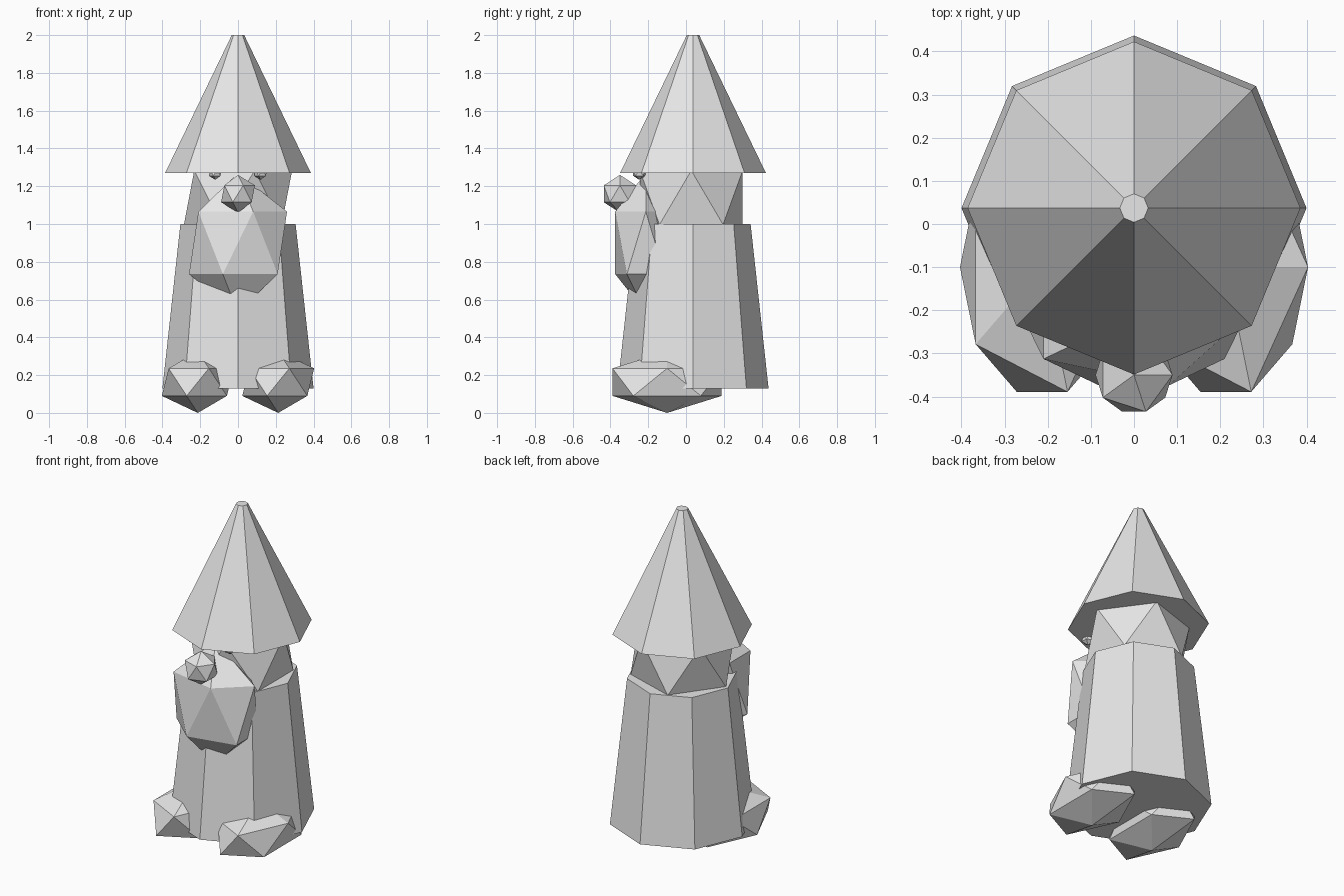
import bpy

cube = bpy.data.objects.get("Cube")
if cube:
    bpy.data.objects.remove(cube, do_unlink=True)

# One plain grey material for the whole figure
grey = bpy.data.materials.new("light grey")
grey.use_nodes = True
color = (0.8, 0.8, 0.8, 1)
grey.diffuse_color = color
grey.node_tree.nodes["Principled BSDF"].inputs["Base Color"].default_value = color


def finish(name):
    obj = bpy.context.object
    obj.name = name
    obj.data.materials.clear()
    obj.data.materials.append(grey)
    return obj


def tapered(name, r_bottom, r_top, z_bottom, z_top, y=0.037):
    """Capped eight-sided cone between two heights."""
    bpy.ops.mesh.primitive_cone_add(
        vertices=8, radius1=r_bottom, radius2=r_top, depth=z_top - z_bottom,
        location=(0, y, (z_bottom + z_top) / 2))
    return finish(name)


def lump(name, location, size):
    """Faceted icosahedron stretched along each axis."""
    bpy.ops.mesh.primitive_ico_sphere_add(subdivisions=1, radius=1, location=location)
    obj = finish(name)
    for v in obj.data.vertices:
        v.co = [c * s for c, s in zip(v.co, size)]
    return obj


# Robe and pointed hat
tapered("robe", 0.4, 0.305, 0.13, 1.0)
tapered("hat", 0.386, 0.033, 1.27, 2.0)

# Head and face
lump("head", (0, 0.028, 1.14), (0.32, 0.32, 0.32))
lump("beard", (0, -0.213, 0.9), (0.29, 0.19, 0.37))
lump("nose", (0, -0.35, 1.16), (0.1, 0.1, 0.1))

# Eyes and feet on both sides
for side, s in (("left", 1), ("right", -1)):
    lump(side + "_eye", (s * 0.12, -0.247, 1.272), (0.038, 0.038, 0.038))
    lump(side + "_foot", (s * 0.213, -0.1, 0.163), (0.213, 0.34, 0.163))
